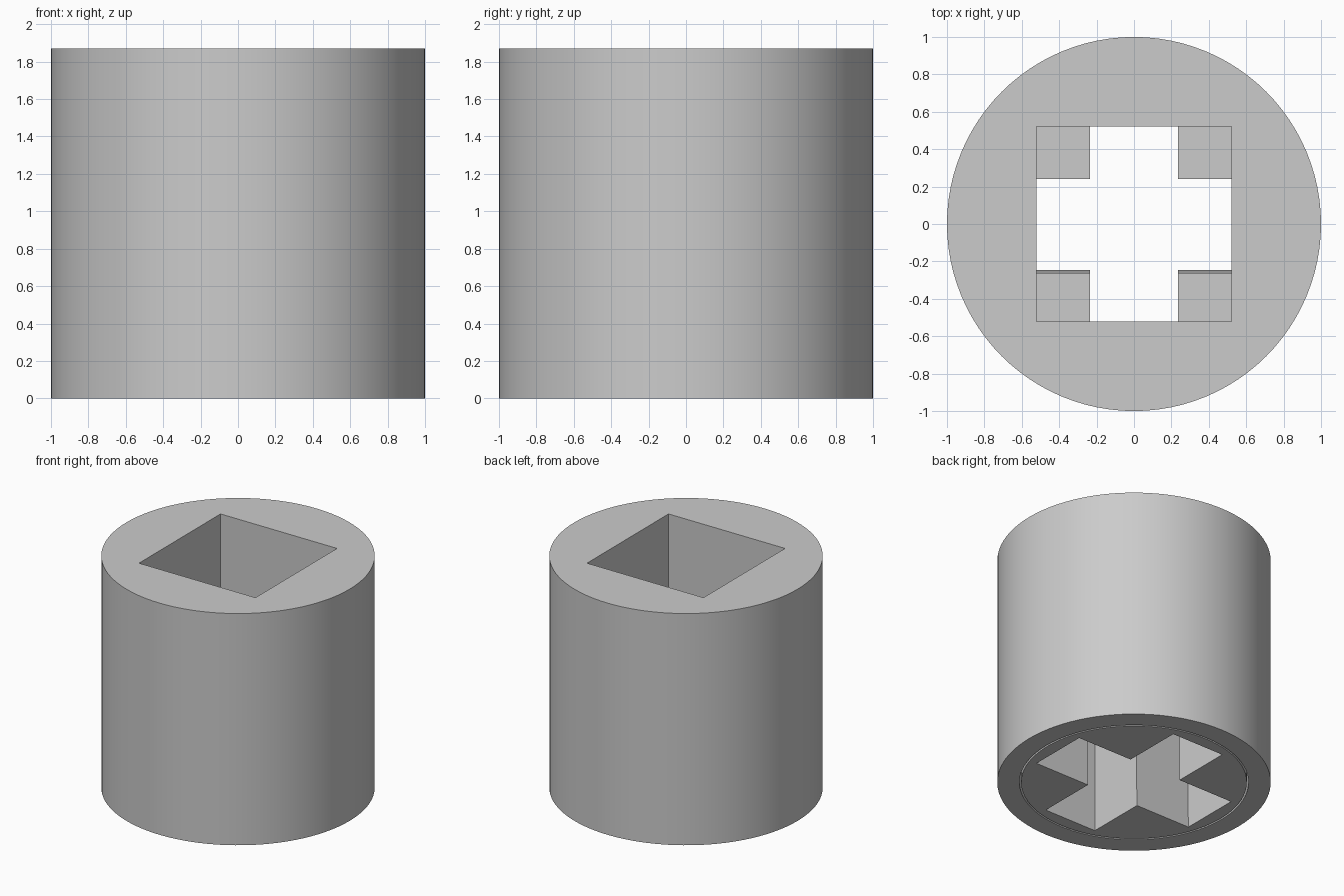
import bpy

cube = bpy.data.objects.get("Cube")
if cube:
    bpy.data.objects.remove(cube, do_unlink=True)

HEIGHT = 1.87
SPLIT = 0.93      # bore ceiling and plug top
SIDES = 96

grey = bpy.data.materials.new("plain grey")
grey.use_nodes = True
grey.diffuse_color = (0.6, 0.6, 0.6, 1)
grey.node_tree.nodes["Principled BSDF"].inputs["Base Color"].default_value = (0.6, 0.6, 0.6, 1)


def cylinder(name, radius, bottom, top):
    bpy.ops.mesh.primitive_cylinder_add(vertices=SIDES, radius=radius, depth=top - bottom,
                                        location=(0, 0, (bottom + top) / 2))
    obj = bpy.context.object
    obj.name = name
    obj.data.materials.append(grey)
    return obj


def prism(name, lower, upper, bottom, top):
    """Closed prism between two outlines with equal point counts."""
    n = len(lower)
    verts = [(x, y, bottom) for x, y in lower] + [(x, y, top) for x, y in upper]
    faces = [tuple(reversed(range(n))), tuple(range(n, 2 * n))]
    faces += [(i, (i + 1) % n, (i + 1) % n + n, i + n) for i in range(n)]
    mesh = bpy.data.meshes.new(name)
    mesh.from_pydata(verts, [], faces)
    mesh.materials.append(grey)
    obj = bpy.data.objects.new(name, mesh)
    bpy.context.collection.objects.link(obj)
    return obj


def cut(target, cutter):
    cutter.hide_render = True
    mod = target.modifiers.new("cut", 'BOOLEAN')
    mod.operation = 'DIFFERENCE'
    mod.solver = 'EXACT'
    mod.object = cutter
    bpy.ops.object.select_all(action='DESELECT')
    bpy.context.view_layer.objects.active = target
    target.select_set(True)
    bpy.ops.object.modifier_apply(modifier=mod.name)
    bpy.data.objects.remove(cutter, do_unlink=True)


def cross(reach, half_x, front, back):
    """Anticlockwise plus-shaped outline."""
    return [(half_x, front), (reach, front), (reach, back), (half_x, back),
            (half_x, reach), (-half_x, reach), (-half_x, back), (-reach, back),
            (-reach, front), (-half_x, front), (-half_x, -reach), (half_x, -reach)]


# Outer sleeve: square socket above, round bore below
sleeve = cylinder("outer_sleeve", 1, 0, HEIGHT)
s = 0.52
square = [(-s, -s), (s, -s), (s, s), (-s, s)]
cut(sleeve, cylinder("bore_cutter", 0.838, -0.1, SPLIT))
cut(sleeve, prism("square_cutter", square, square, SPLIT - 0.1, HEIGHT + 0.1))

# Inner plug with a cross-shaped hole, one wall slightly drafted
plug = cylinder("cross_plug", 0.825, 0, SPLIT)
cut(plug, prism("cross_cutter", cross(0.725, 0.234, -0.245, 0.24),
                cross(0.725, 0.234, -0.262, 0.24), -0.01, SPLIT + 0.01))

for part in (sleeve, plug):
    bpy.ops.object.select_all(action='DESELECT')
    bpy.context.view_layer.objects.active = part
    part.select_set(True)
    bpy.ops.object.shade_smooth_by_angle(angle=0.5)
